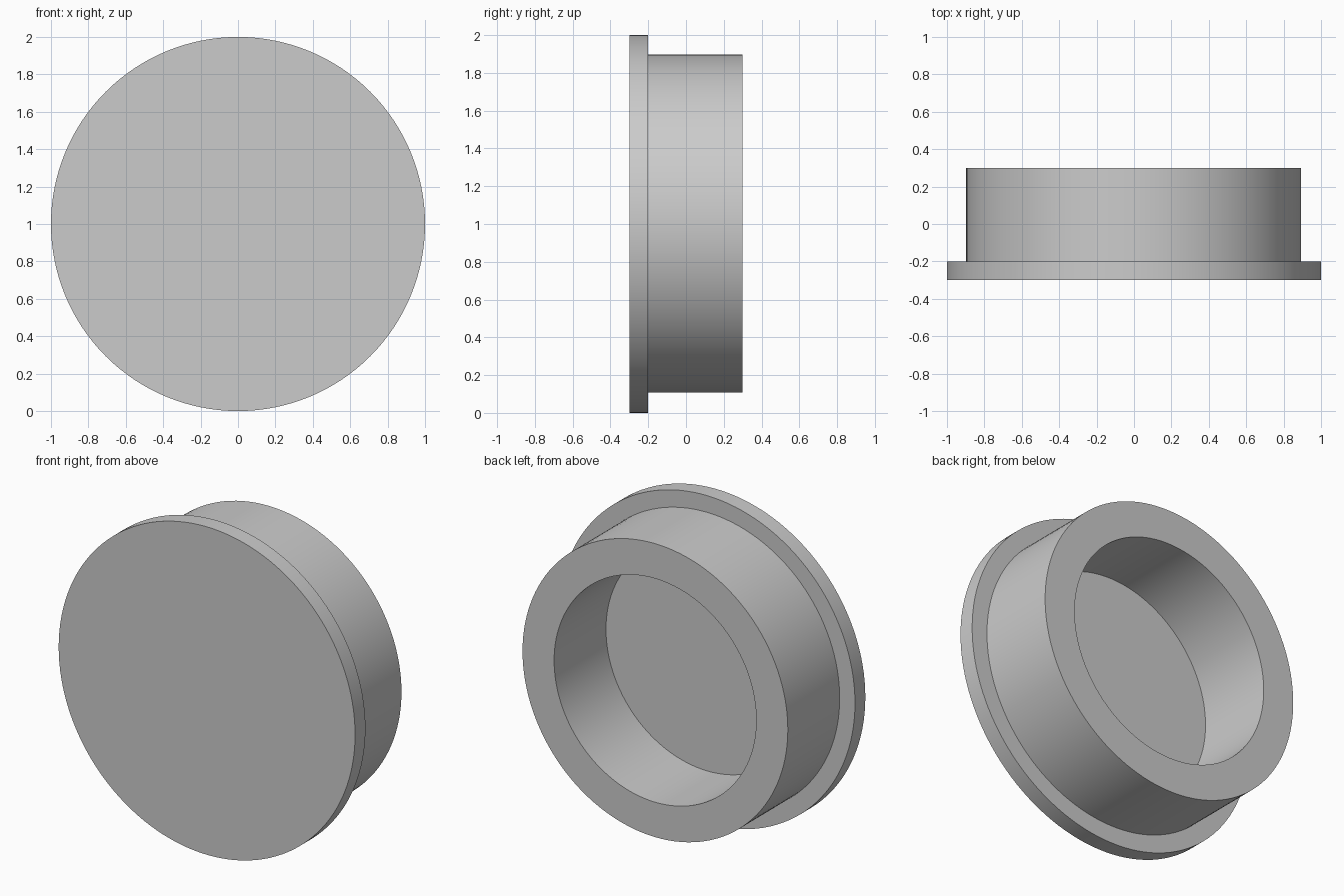
import bpy
import bmesh
import math

if "Cube" in bpy.data.objects:
    bpy.data.objects.remove(bpy.data.objects["Cube"], do_unlink=True)

SEGMENTS = 128

grey = bpy.data.materials.new("plain grey")
grey.use_nodes = True
colour = (0.6, 0.6, 0.6, 1)
grey.diffuse_color = colour
grey.node_tree.nodes["Principled BSDF"].inputs["Base Color"].default_value = colour


def lathe(name, profile, centre):
    """Spin a (radius, y) profile around the y axis."""
    bm = bmesh.new()
    verts = [bm.verts.new((r, y, 0)) for r, y in profile]
    edges = [bm.edges.new(pair) for pair in zip(verts, verts[1:])]
    bmesh.ops.spin(bm, geom=verts + edges, cent=(0, 0, 0), axis=(0, 1, 0),
                   angle=math.tau, steps=SEGMENTS, use_duplicate=False)
    bmesh.ops.remove_doubles(bm, verts=bm.verts, dist=1e-4)
    bmesh.ops.recalc_face_normals(bm, faces=bm.faces)
    mesh = bpy.data.meshes.new(name)
    bm.to_mesh(mesh)
    bm.free()
    mesh.materials.append(grey)
    obj = bpy.data.objects.new(name, mesh)
    obj.location = centre
    bpy.context.collection.objects.link(obj)
    bpy.ops.object.select_all(action="DESELECT")
    obj.select_set(True)
    bpy.context.view_layer.objects.active = obj
    bpy.ops.object.shade_smooth_by_angle(angle=math.radians(30))
    return obj


# Wide front disc, whose back face is also the floor of the recess
lathe("flange", [(0, -0.3), (1, -0.3), (1, -0.2), (0, -0.2)], (0, 0, 1))

# Thick hollow collar behind the disc
lathe("collar", [(0.682, -0.2), (0.895, -0.2), (0.895, 0.3),
                 (0.682, 0.3), (0.682, -0.2)], (-0.002, 0, 1.003))
